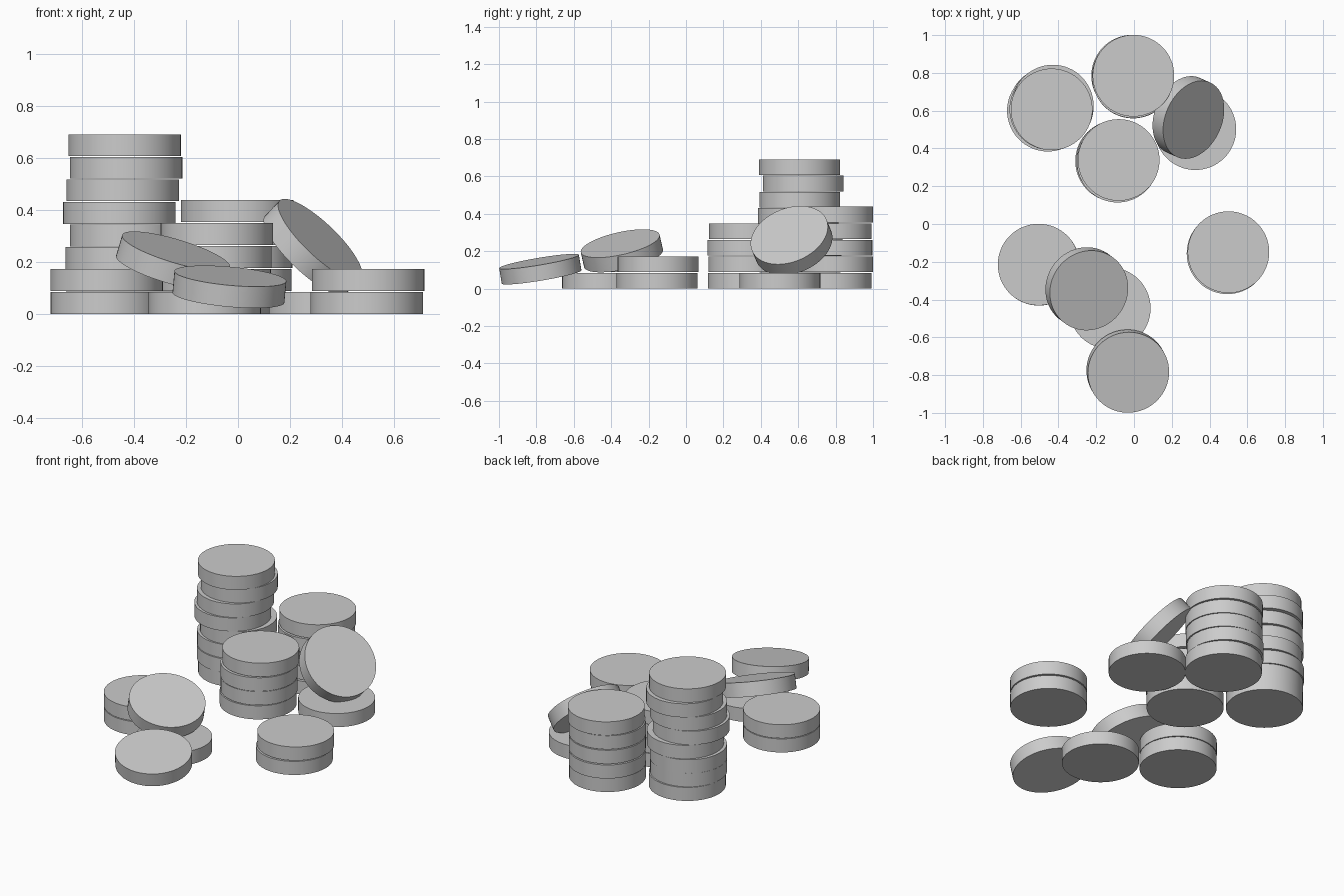
import bpy, bmesh
from mathutils import Vector, Matrix

if "Cube" in bpy.data.objects:
    bpy.data.objects.remove(bpy.data.objects["Cube"])

R, T = 0.216, 0.084   # coin radius and thickness


def coin(name, centre, normal=(0, 0, 1)):
    """Plain disc with a smooth rim, facing along normal."""
    bm = bmesh.new()
    bmesh.ops.create_cone(bm, cap_ends=True, segments=64, radius1=R, radius2=R, depth=T)
    for f in bm.faces:
        f.smooth = len(f.verts) == 4
    for e in bm.edges:
        e.smooth = all(f.smooth for f in e.link_faces)
    turn = Vector((0, 0, 1)).rotation_difference(Vector(normal).normalized())
    bm.transform(Matrix.Translation(centre) @ turn.to_matrix().to_4x4())
    mesh = bpy.data.meshes.new(name)
    bm.to_mesh(mesh)
    bm.free()
    bpy.context.collection.objects.link(bpy.data.objects.new(name, mesh))


def stack(name, pitch, spots):
    """Flat coins piled from the ground up, each at its own x, y."""
    for i, (x, y) in enumerate(spots):
        coin(f"{name}_coin_{i + 1}", (x, y, T / 2 + i * pitch))


# Upright stacks
stack("tall_stack", 0.0866, [(-0.44, 0.615), (-0.445, 0.61), (-0.447, 0.615), (-0.43, 0.62),
                             (-0.456, 0.6), (-0.443, 0.608), (-0.43, 0.627), (-0.436, 0.607)])
stack("back_stack", 0.0885, [(-0.005, 0.775), (-0.01, 0.785), (-0.007, 0.78),
                             (-0.006, 0.777), (-0.003, 0.785)])
stack("middle_stack", 0.0885, [(-0.095, 0.333), (-0.09, 0.335), (-0.087, 0.33), (-0.081, 0.339)])
stack("right_stack", 0.0885, [(0.495, -0.155), (0.5, -0.149)])
stack("left_stack", 0.0885, [(-0.504, -0.216), (-0.505, -0.215)])

# Single flat coins
stack("right_base", T, [(0.325, 0.502)])
stack("left_base", T, [(-0.128, -0.446)])

# Leaning coins
coin("steep_leaning_coin", (0.288, 0.564, 0.257), (0.66, -0.29, 0.69))
coin("left_leaning_coin", (-0.25, -0.343, 0.202), (0.28, -0.21, 0.937))
coin("front_leaning_coin", (-0.033, -0.779, 0.104), (0.09, -0.165, 0.98))
